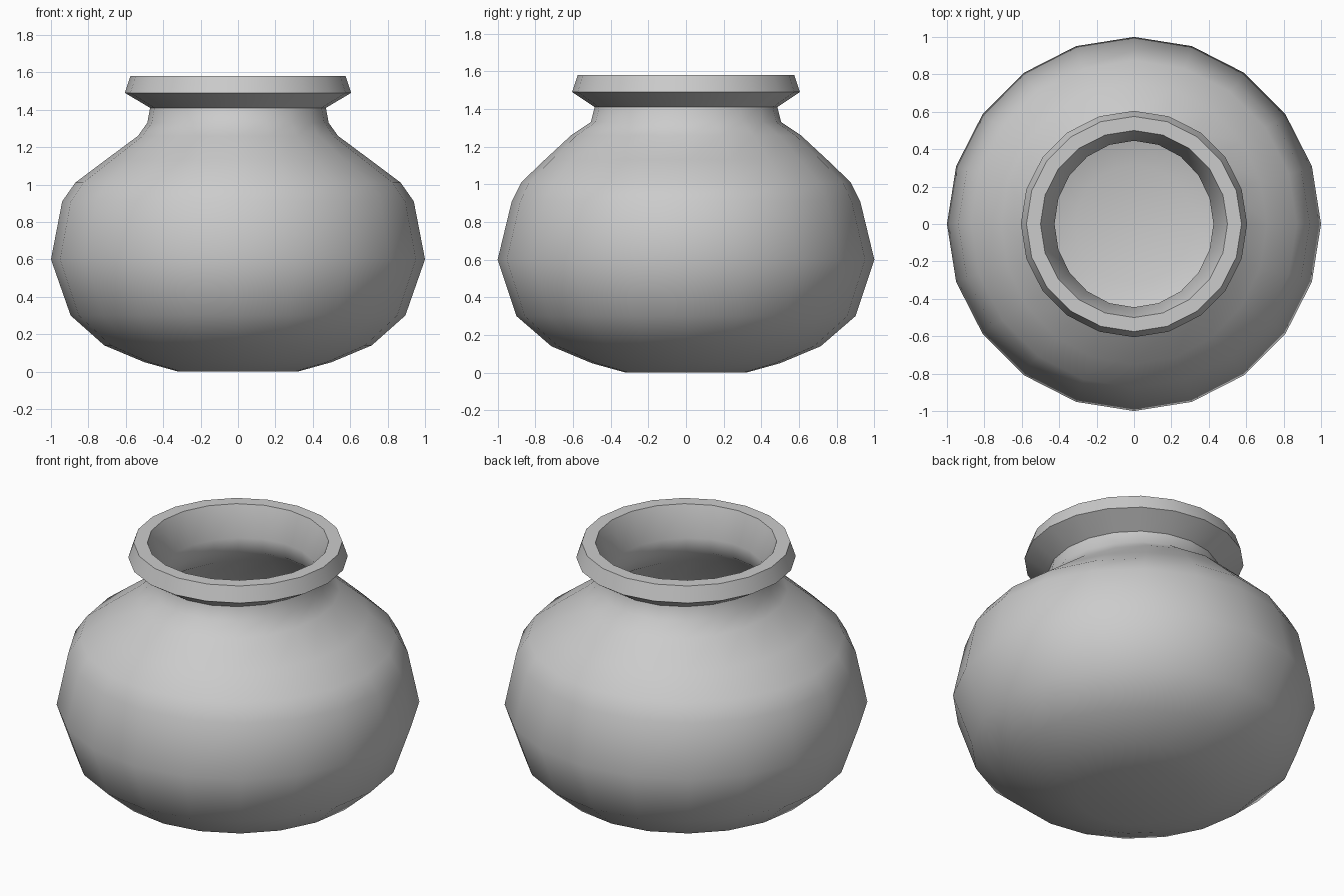
import bpy, bmesh, math

if "Cube" in bpy.data.objects:
    bpy.data.objects.remove(bpy.data.objects["Cube"])

SIDES = 20

# Profile rings as (x radius, y radius, height): up the outside, over the rim, down the inside
outer = [
    (0.32, 0.32, 0.00), (0.50, 0.50, 0.05), (0.715, 0.715, 0.14),
    (0.895, 0.90, 0.30), (1.00, 1.00, 0.60), (0.94, 0.925, 0.91),
    (0.87, 0.875, 1.01), (0.71, 0.75, 1.13), (0.535, 0.61, 1.26),
    (0.485, 0.505, 1.33), (0.47, 0.485, 1.41), (0.605, 0.605, 1.49),
    (0.575, 0.575, 1.58),
]
inner = [
    (0.50, 0.50, 1.58), (0.425, 0.445, 1.40), (0.435, 0.455, 1.31),
    (0.49, 0.56, 1.22), (0.83, 0.83, 0.97), (0.89, 0.88, 0.89),
    (0.945, 0.945, 0.60), (0.85, 0.855, 0.33), (0.69, 0.69, 0.185),
    (0.485, 0.485, 0.10), (0.315, 0.315, 0.05),
]


def add_ring(bm, rx, ry, z):
    step = 2 * math.pi / SIDES
    return [bm.verts.new((rx * math.cos(i * step), ry * math.sin(i * step), z))
            for i in range(SIDES)]


# Pot body: bridge the rings, cap the foot and the inside floor
bm = bmesh.new()
rings = [add_ring(bm, *p) for p in outer + inner]
for a, b in zip(rings, rings[1:]):
    for i in range(SIDES):
        j = (i + 1) % SIDES
        bm.faces.new((a[i], a[j], b[j], b[i]))
bm.faces.new(rings[0][::-1])
bm.faces.new(rings[-1])
bmesh.ops.recalc_face_normals(bm, faces=bm.faces)

mesh = bpy.data.meshes.new("pot")
bm.to_mesh(mesh)
bm.free()
pot = bpy.data.objects.new("pot", mesh)
bpy.context.collection.objects.link(pot)

# Smooth shading, with the rim edges kept crisp
bpy.context.view_layer.objects.active = pot
pot.select_set(True)
bpy.ops.object.shade_smooth_by_angle(angle=math.radians(60))
